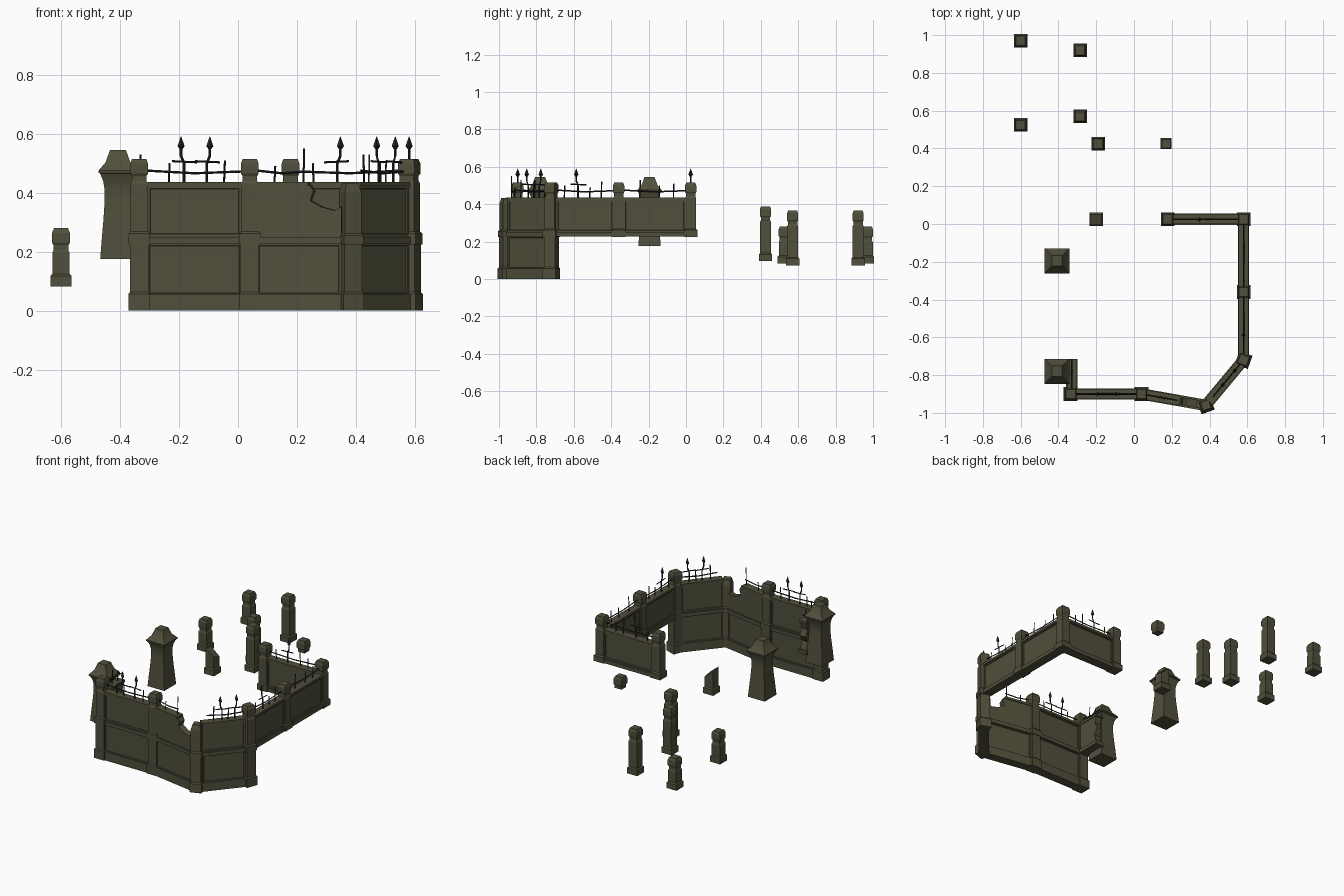
import bpy, bmesh, math
from mathutils import Vector, Matrix

if "Cube" in bpy.data.objects:
    bpy.data.objects.remove(bpy.data.objects["Cube"])


def material(name, col):
    m = bpy.data.materials.new(name)
    m.diffuse_color = (*col, 1)
    m.use_nodes = True
    m.node_tree.nodes["Principled BSDF"].inputs["Base Color"].default_value = m.diffuse_color
    return m


STONE = material("olive_stone", (0.082, 0.078, 0.044))
IRON = material("dark_iron", (0.020, 0.021, 0.024))


def finish(name, bm, mat):
    bmesh.ops.recalc_face_normals(bm, faces=bm.faces)
    me = bpy.data.meshes.new(name)
    bm.to_mesh(me)
    bm.free()
    me.materials.append(mat)
    ob = bpy.data.objects.new(name, me)
    bpy.context.collection.objects.link(ob)
    return ob


def loft(name, x, y, profile, rot=0.0):
    """Square column from (height, half width) pairs."""
    bm = bmesh.new()
    c, s = math.cos(rot), math.sin(rot)
    rings = []
    for z, h in profile:
        rings.append([bm.verts.new((x + (a * c - b * s) * h, y + (a * s + b * c) * h, z))
                      for a, b in ((-1, -1), (1, -1), (1, 1), (-1, 1))])
    for r0, r1 in zip(rings, rings[1:]):
        for i in range(4):
            j = (i + 1) % 4
            bm.faces.new((r0[i], r0[j], r1[j], r1[i]))
    bm.faces.new(rings[0][::-1])
    bm.faces.new(rings[-1])
    return finish(name, bm, STONE)


def post_profile(b, t, w=1.0):
    return [(z, h * w) for z, h in (
        (b, .036), (b + .036, .036), (b + .043, .029), (t - .083, .029), (t - .075, .025),
        (t - .058, .025), (t - .05, .030), (t - .016, .030), (t, .024))]


def slab(name, p, q, outline, thick, panel=0.0):
    """Extrude an outline of (fraction along, height) between p and q."""
    p, q = Vector((*p, 0)), Vector((*q, 0))
    d = q - p
    n = Vector((-d.y, d.x, 0)).normalized() * thick / 2
    bm = bmesh.new()
    a = [bm.verts.new(p + d * u + n + Vector((0, 0, z))) for u, z in outline]
    b = [bm.verts.new(p + d * u - n + Vector((0, 0, z))) for u, z in outline]
    sides = [bm.faces.new(a), bm.faces.new(b[::-1])]
    for i in range(len(a)):
        j = (i + 1) % len(a)
        bm.faces.new((a[i], b[i], b[j], a[j]))
    bmesh.ops.recalc_face_normals(bm, faces=bm.faces)
    if panel:
        bmesh.ops.inset_individual(bm, faces=sides, thickness=panel, depth=0)
        bmesh.ops.inset_individual(bm, faces=sides, thickness=.003, depth=-.005)
    return finish(name, bm, STONE)


def box(z0, z1, u0=0, u1=1):
    return [(u0, z0), (u1, z0), (u1, z1), (u0, z1)]


def bar(bm, p, q, r0, r1=None):
    p, q = Vector(p), Vector(q)
    d = q - p
    m = Matrix.Translation((p + q) / 2) @ d.to_track_quat('Z', 'Y').to_matrix().to_4x4()
    bmesh.ops.create_cone(bm, cap_ends=True, segments=4, radius1=r0,
                          radius2=r0 if r1 is None else r1, depth=d.length, matrix=m)


def fence(name, p, q, spears, bars, rail=(0, 1)):
    """Iron rail with bent spears and broken bars."""
    bm = bmesh.new()
    p, q = Vector((*p, 0)), Vector((*q, 0))
    d = q - p
    e = d.normalized()

    def at(t, z, off=0):
        return p + d * t + e * off + Vector((0, 0, z))
    mid = (rail[0] + rail[1]) / 2
    bar(bm, at(rail[0], .475), at(mid, .466), .004)
    bar(bm, at(mid, .466), at(rail[1], .472), .004)
    for i, t in enumerate(spears):
        off = .010 * (-1) ** i
        bar(bm, at(t, .43), at(t, .50), .0045)
        bar(bm, at(t, .50), at(t, .525, -off), .0045)
        bar(bm, at(t, .525, -off), at(t, .555, -off), .0045)
        bar(bm, at(t, .548, -off), at(t, .558, -off), .005, .012)
        bar(bm, at(t, .558, -off), at(t, .59, -off), .012, .001)
        bar(bm, at(t, .507, -.04), at(t, .503, .045), .0035)
    for t, z in bars:
        bar(bm, at(t, .43), at(t, z, .003), .0035)
    finish(name, bm, IRON)


# Wall layout: corner posts in plan
P = [(-.335, -.9), (.04, -.9), (.38, -.96), (.58, -.72), (.58, -.36), (.58, .025), (.178, .025)]
BROKEN = [(0, .25), (1, .25), (1, .352), (.92, .34), (.76, .352), (.63, .374), (.67, .405), (.63, .425), (0, .425)]
FENCES = [((.39, .63), ((.23, .50), (.81, .51)), (0, 1)),
          ((), ((.2, .49), (.54, .55)), (0, .57)),
          ((.48, .78), ((.28, .53), (.62, .50)), (.12, 1)),
          ((.38,), ((.14, .50), (.58, .49), (.78, .52)), (0, 1)),
          ((), ((.26, .53), (.57, .50), (.8, .51)), (0, 1)),
          ((.62,), ((.2, .50), (.36, .53), (.85, .50)), (0, 1))]

# Wall bays; the first three also have a lower storey
for i, (p, q) in enumerate(zip(P, P[1:])):
    d = (Vector(q) - Vector(p)).normalized() * .026
    a, b = Vector(p) + d, Vector(q) - d
    broken = i == 1
    slab(f"upper_wall_{i}", a, b, BROKEN if broken else box(.25, .425), .042, 0 if broken else .014)
    slab(f"wall_coping_{i}", a, b, box(.422, .437, 0, .61 if broken else 1), .052)
    slab(f"wall_ledge_{i}", a, b, box(.226, .25), .060)
    if i < 3:
        slab(f"lower_wall_{i}", a, b, box(.05, .23), .044, .012)
        slab(f"wall_plinth_{i}", a, b, box(0, .056), .060)
    fence(f"iron_fence_{i}", a, b, *FENCES[i])

# Corner posts, turned to the mean wall direction
for i, (x, y) in enumerate(P):
    rot = {2: math.radians(20), 3: math.radians(-20)}.get(i, 0)
    if i == 2:
        loft("broken_corner_post", x, y, [(.225, .036), (.255, .036), (.262, .030), (.40, .030), (.432, .022)], rot)
    else:
        loft(f"upper_post_{i}", x, y, post_profile(.225, .515), rot)
    if i < 4:
        loft(f"lower_post_{i}", x, y, [(0, .037), (.056, .037), (.063, .031), (.235, .031)], rot)

# Short ruined wall beside the gate pillar
s0, s1 = (-.33, -.875), (-.33, -.715)
slab("ruined_wall", s0, s1, [(0, .25), (.95, .25), (.85, .30), (1, .34), (.88, .38), (.95, .425), (0, .425)], .042)
slab("ruined_wall_ledge", s0, s1, box(.226, .25), .060)
slab("ruined_wall_coping", s0, s1, box(.422, .437), .052)
fence("ruined_wall_fence", s0, s1, (), ((.4, .53), (.75, .50)))

# Waisted gate pillars with stepped caps
for i, y in enumerate((-.195, -.78)):
    ob = loft(f"gate_pillar_{i}", -.407, y, [
        (.176, .060), (.24, .055), (.31, .049), (.37, .045), (.41, .045), (.44, .050), (.466, .061),
        (.467, .066), (.475, .066), (.503, .042), (.545, .027)])
    bpy.ops.object.select_all(action='DESELECT')
    ob.select_set(True)
    bpy.context.view_layer.objects.active = ob
    bpy.ops.object.shade_smooth_by_angle(angle=math.radians(30))

# Free standing posts: x, y, bottom, top
for i, (x, y, b, t) in enumerate([(-.6, .97, .082, .28), (-.6, .525, .082, .28), (-.285, .92, .073, .365),
                                  (-.285, .57, .073, .365), (-.19, .425, .095, .388)]):
    loft(f"free_post_{i}", x, y, post_profile(b, t))

# Loose post cap
loft("loose_post_cap", .17, .425, [(.312, .024), (.33, .024), (.338, .029), (.372, .029), (.388, .023)])

# Broken post stump with a sloping top
stump = loft("broken_post_stump", -.2, .025, [(.226, .036), (.262, .036), (.269, .029), (.36, .029)])
for v in stump.data.vertices:
    if v.co.z > .35:
        v.co.z -= .8 * (v.co.x + .2) + .2 * (v.co.y - .025)
